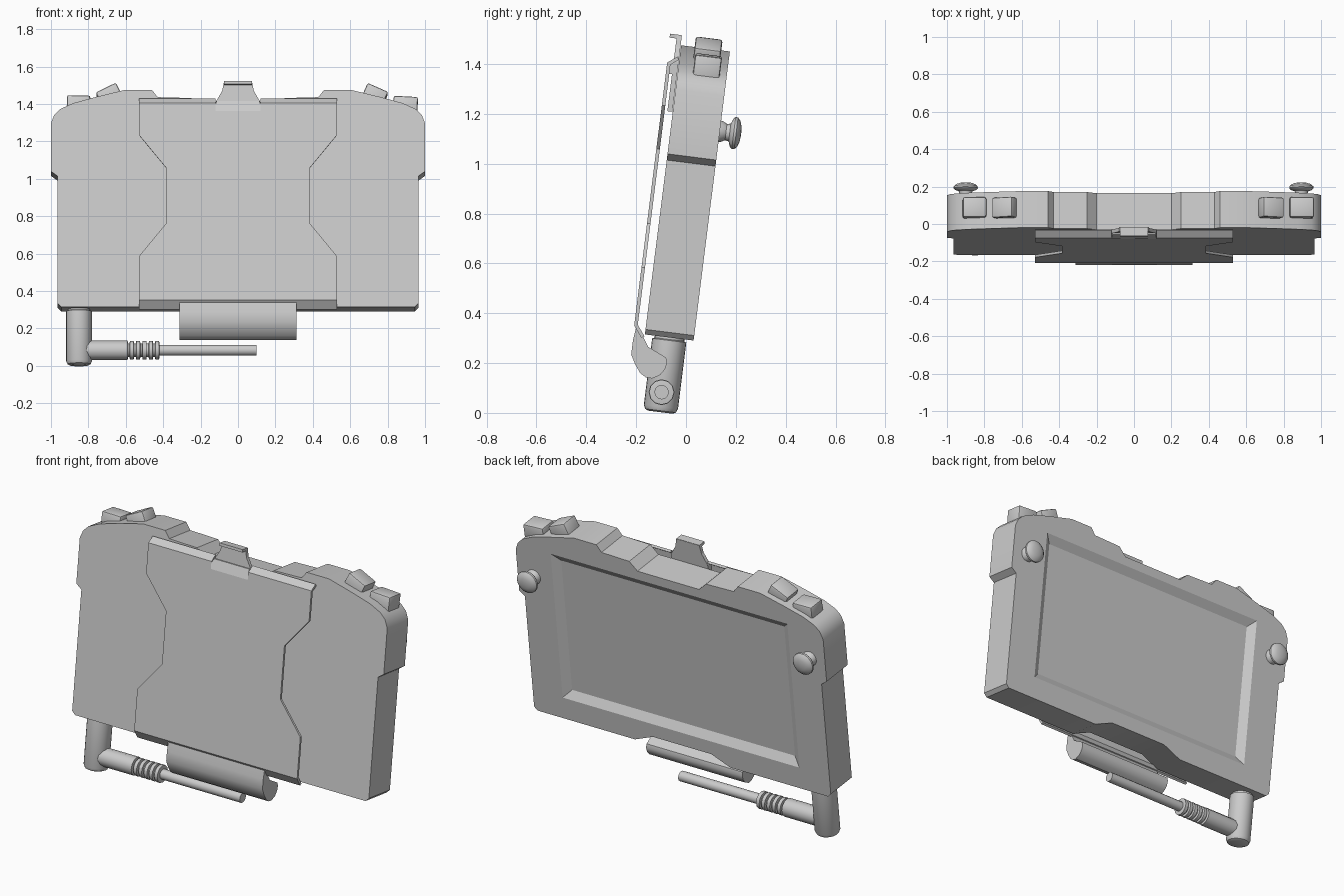
import bpy, bmesh, math
from mathutils import Matrix, Vector

if "Cube" in bpy.data.objects:
    bpy.data.objects.remove(bpy.data.objects["Cube"])

# Tilted frame of the device: x across, y depth from front face, z up from the bottom edge
TILT = Matrix.Translation((0, -0.165, 0.315)) @ Matrix.Rotation(-math.radians(7.15), 4, 'X')
WORLD = Matrix.Identity(4)

grey = bpy.data.materials.new("plain_grey")
grey.diffuse_color = (0.6, 0.6, 0.6, 1)
grey.use_nodes = True
grey.node_tree.nodes["Principled BSDF"].inputs["Base Color"].default_value = grey.diffuse_color


def finish(name, bm, frame=WORLD, smooth=0):
    bmesh.ops.recalc_face_normals(bm, faces=bm.faces[:])
    mesh = bpy.data.meshes.new(name)
    bm.to_mesh(mesh)
    bm.free()
    mesh.materials.append(grey)
    ob = bpy.data.objects.new(name, mesh)
    bpy.context.collection.objects.link(ob)
    ob.matrix_world = frame
    if smooth:
        bpy.ops.object.select_all(action='DESELECT')
        ob.select_set(True)
        bpy.context.view_layer.objects.active = ob
        bpy.ops.object.shade_smooth_by_angle(angle=math.radians(smooth))
    return ob


def extrude(name, points, offset, frame=WORLD, smooth=0):
    """Closed polygon pushed along an offset vector."""
    bm = bmesh.new()
    face = bm.faces.new([bm.verts.new(p) for p in points])
    new = bmesh.ops.extrude_face_region(bm, geom=[face], use_keep_orig=True)["geom"]
    bmesh.ops.translate(bm, vec=offset, verts=[g for g in new if isinstance(g, bmesh.types.BMVert)])
    return finish(name, bm, frame, smooth)


def lathe(name, profile, frame, sides=24, smooth=35):
    """Solid of revolution about z from (radius, height) points, capped at both ends."""
    bm = bmesh.new()
    rings = [[bm.verts.new((r * math.cos(math.tau * i / sides), r * math.sin(math.tau * i / sides), h))
              for i in range(sides)] for r, h in profile]
    for a, b in zip(rings, rings[1:]):
        for i in range(sides):
            j = (i + 1) % sides
            bm.faces.new((a[i], a[j], b[j], b[i]))
    bm.faces.new(rings[0])
    bm.faces.new(rings[-1])
    return finish(name, bm, frame, smooth)


# Case: mirrored outline with stepped sides, rounded shoulders and a stepped top and bottom
half = [(0.19, 0.05), (0.31, 0), (0.945, 0), (0.965, 0.02), (0.965, 0.705), (1.0, 0.73),
        (1.0, 0.99), (0.982, 1.035), (0.95, 1.066), (0.88, 1.098), (0.76, 1.131),
        (0.605, 1.169), (0.46, 1.169), (0.43, 1.13), (0.25, 1.125), (0.2, 1.078)]
outline = half + [(-x, z) for x, z in reversed(half)]
case = extrude("case", [(x, 0, z) for x, z in outline], (0, 0.197, 0), TILT, 28)

# Screen recess with sloping walls, cut into the back
bm = bmesh.new()
rings = []
for y, inset in ((0.167, 0.045), (0.197, 0), (0.23, 0)):
    x, lo, hi = 0.77 - inset, 0.13 + inset, 1.025 - inset
    rings.append([bm.verts.new(p) for p in ((-x, y, lo), (x, y, lo), (x, y, hi), (-x, y, hi))])
for a, b in zip(rings, rings[1:]):
    for i in range(4):
        bm.faces.new((a[i], a[(i + 1) % 4], b[(i + 1) % 4], b[i]))
bm.faces.new(rings[0])
bm.faces.new(rings[-1])
cutter = finish("screen_cutter", bm, TILT)
cutter.hide_render = True
cutter.hide_viewport = True
cut = case.modifiers.new("screen_recess", 'BOOLEAN')
cut.operation = 'DIFFERENCE'
cut.solver = 'EXACT'
cut.object = cutter

# Front cover: waisted sheet with bent ends and a slot for the clip
rows = [(-0.016, 0.53, -0.012), (0.03, 0.53, -0.047), (0.266, 0.53, -0.047), (0.443, 0.385, -0.047),
        (0.745, 0.385, -0.047), (0.921, 0.53, -0.047), (1.05, 0.53, -0.047),
        (1.093, 0.53, -0.047), (1.122, 0.53, -0.01)]
bm = bmesh.new()
grid = [[bm.verts.new((x, y, z)) for x in (-w, -0.12, 0.12, w)] for z, w, y in rows]
for r in range(len(rows) - 1):
    for c in range(3):
        if c == 1 and r >= 6:
            continue
        bm.faces.new((grid[r][c], grid[r][c + 1], grid[r + 1][c + 1], grid[r + 1][c]))
bmesh.ops.delete(bm, geom=[v for v in bm.verts if not v.link_faces], context='VERTS')
bmesh.ops.recalc_face_normals(bm, faces=bm.faces[:])
if sum(f.normal.y for f in bm.faces) > 0:
    bmesh.ops.reverse_faces(bm, faces=bm.faces[:])
bmesh.ops.solidify(bm, geom=bm.faces[:], thickness=0.014)
finish("front_cover", bm, TILT)

# Clip: tongue behind the cover, tapered tab and a forward lip
tab = [(0.12, 0.90), (0.12, 1.10), (0.085, 1.16), (0.075, 1.208)]
tab += [(-x, z) for x, z in reversed(tab)]
extrude("clip_tab", [(x, -0.022, z) for x, z in tab], (0, 0.02, 0), TILT)
extrude("clip_lip", [(s * 0.075, y, z) for s, y, z in
                     ((-1, -0.05, 1.194), (1, -0.05, 1.194), (1, -0.05, 1.21), (-1, -0.05, 1.21))],
        (0, 0.047, 0), TILT)
extrude("clip_pad", [(-0.12, -0.047, 1.05), (0.12, -0.047, 1.05), (0.12, -0.047, 1.085),
                     (0.115, -0.03, 1.105), (-0.115, -0.03, 1.105), (-0.12, -0.047, 1.085)],
        (0, 0.027, 0), TILT)

# Hinge sleeve under the case
sleeve = [(-0.2, 0.345), (-0.213, 0.29), (-0.22, 0.235), (-0.204, 0.195), (-0.184, 0.16), (-0.162, 0.143),
          (-0.136, 0.138), (-0.104, 0.152), (-0.084, 0.175), (-0.076, 0.2), (-0.08, 0.222),
          (-0.152, 0.265), (-0.184, 0.33)]
extrude("hinge_sleeve", [(-0.313, y, z) for y, z in sleeve], (0.626, 0, 0), WORLD, 32)

# Shoulder buttons
for name, x, z, angle, width in (("left_outer_button", -0.853, 1.39, 1, 0.125),
                                 ("left_inner_button", -0.685, 1.437, -26, 0.12),
                                 ("right_inner_button", 0.728, 1.437, 24, 0.12),
                                 ("right_outer_button", 0.895, 1.385, 3, 0.13)):
    bm = bmesh.new()
    bmesh.ops.create_cube(bm, size=1)
    bmesh.ops.scale(bm, vec=(width, 0.108, 0.1), verts=bm.verts[:])
    bmesh.ops.bevel(bm, geom=bm.edges[:], offset=0.01, segments=2, profile=0.5, affect='EDGES')
    finish(name, bm, Matrix.Translation((x, 0.085, z)) @ Matrix.Rotation(math.radians(-7.15), 4, 'X')
           @ Matrix.Rotation(math.radians(angle), 4, 'Y'), 40)

# Thumb sticks: flared neck and domed cap, facing back
stick = [(0.045, -0.01), (0.042, 0.008), (0.033, 0.025), (0.036, 0.04), (0.058, 0.048), (0.065, 0.056),
         (0.064, 0.066), (0.052, 0.077), (0.03, 0.084), (0.008, 0.086)]
for name, x in (("left_stick", -0.9), ("right_stick", 0.895)):
    lathe(name, stick, TILT @ Matrix.Translation((x, 0.197, 0.846)) @ Matrix.Rotation(-math.pi / 2, 4, 'X'))

# Plug body hanging from the case
lathe("plug_body", [(0.05, -0.302), (0.062, -0.296), (0.069, -0.28), (0.069, -0.012), (0.06, -0.008), (0.06, 0.01)],
      TILT @ Matrix.Translation((-0.85, 0.1, 0)))

# Cable arm with strain-relief ribs, running along x
arm = [(0.052, -0.85), (0.052, -0.59)]
for i in range(5):
    x = -0.58 + i * 0.034
    arm += [(0.036, x - 0.008), (0.036, x), (0.05, x + 0.002), (0.05, x + 0.022), (0.036, x + 0.024)]
ALONG = Matrix.Translation((0, -0.098, 0.083)) @ Matrix.Rotation(math.pi / 2, 4, 'Y')
lathe("cable_arm", arm, ALONG, 12, 35)
lathe("cable", [(0.029, -0.45), (0.029, 0.1)], ALONG, 12, 35)
